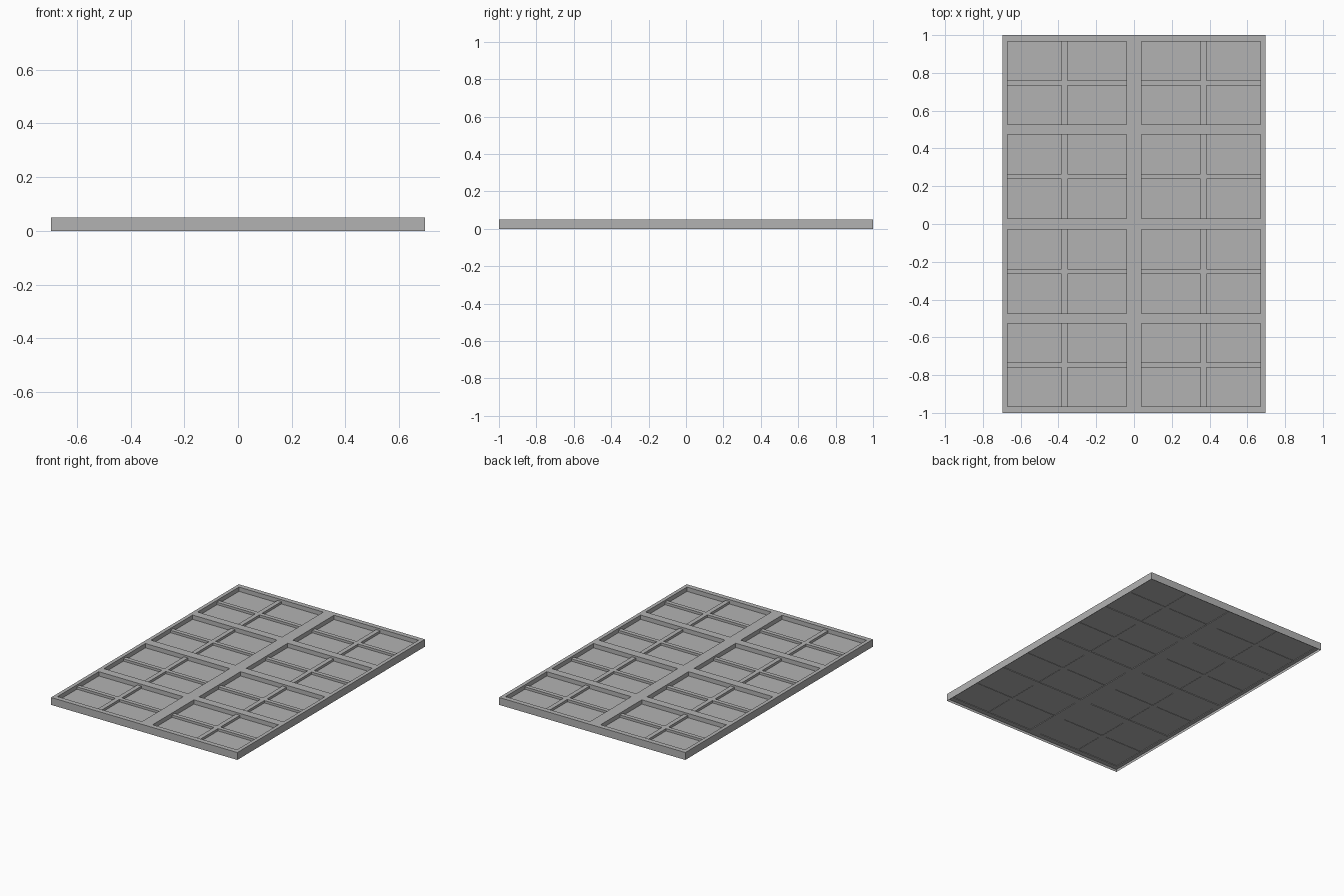
import bpy, bmesh

if "Cube" in bpy.data.objects:
    bpy.data.objects.remove(bpy.data.objects["Cube"])

# heights: frame underside, bar underside, pane level, bar top, frame top
FRAME_BASE, BAR_BASE, PANE, BAR_TOP, TOP = 0.017, 0.019, 0.021, 0.037, 0.05

# openings of the frame
OPEN_X = [(-0.67, -0.04), (0.04, 0.67)]
OPEN_Y = [(-0.967, -0.527), (-0.473, -0.03), (0.03, 0.473), (0.527, 0.967)]

grey = bpy.data.materials.new("dark_grey")
grey.diffuse_color = (0.45, 0.45, 0.45, 1)
grey.use_nodes = True
grey.node_tree.nodes["Principled BSDF"].inputs["Base Color"].default_value = grey.diffuse_color


def add_object(name, bm):
    bmesh.ops.remove_doubles(bm, verts=bm.verts, dist=1e-5)
    mesh = bpy.data.meshes.new(name)
    bm.to_mesh(mesh)
    bm.free()
    mesh.materials.append(grey)
    obj = bpy.data.objects.new(name, mesh)
    bpy.context.collection.objects.link(obj)
    return obj


def quad(bm, x0, x1, y0, y1, z):
    bm.faces.new([bm.verts.new(p) for p in
                  ((x0, y0, z), (x1, y0, z), (x1, y1, z), (x0, y1, z))])


def lattice(name, xs, ys, keep, z, thickness=0):
    """Flat grid of the kept cells, optionally thickened downward."""
    bm = bmesh.new()
    for i in range(len(xs) - 1):
        for j in range(len(ys) - 1):
            if keep(i, j):
                quad(bm, xs[i], xs[i + 1], ys[j], ys[j + 1], z)
    obj = add_object(name, bm)
    if thickness:
        mod = obj.modifiers.new("thickness", 'SOLIDIFY')
        mod.thickness = thickness
        mod.offset = -1
    return obj


# main frame with eight rectangular openings
xs = [-0.695] + [v for pair in OPEN_X for v in pair] + [0.695]
ys = [-1.0] + [v for pair in OPEN_Y for v in pair] + [1.0]
lattice("frame", xs, ys, lambda i, j: not (i % 2 and j % 2),
        TOP, TOP - FRAME_BASE)

# each opening: lower cross bars and four panes
for x0, x1 in OPEN_X:
    side = 1 if x0 > 0 else -1
    cx = 0.368 * side
    for y0, y1 in OPEN_Y:
        cy = (y0 + y1) / 2
        bx = [x0, cx - 0.015, cx + 0.015, x1]
        by = [y0, cy - 0.014, cy + 0.014, y1]
        lattice("cross_bars", bx, by, lambda i, j: i == 1 or j == 1,
                BAR_TOP, BAR_TOP - BAR_BASE)
        lattice("panes", bx, by, lambda i, j: i != 1 and j != 1, PANE)

# thin skirt carrying the outer edge down to the ground, open underneath
bm = bmesh.new()
corners = [(-0.695, -1), (0.695, -1), (0.695, 1), (-0.695, 1)]
for k in range(4):
    a, b = corners[k], corners[(k + 1) % 4]
    bm.faces.new([bm.verts.new(p) for p in
                  ((*a, 0), (*b, 0), (*b, FRAME_BASE), (*a, FRAME_BASE))])
add_object("edge_skirt", bm)
